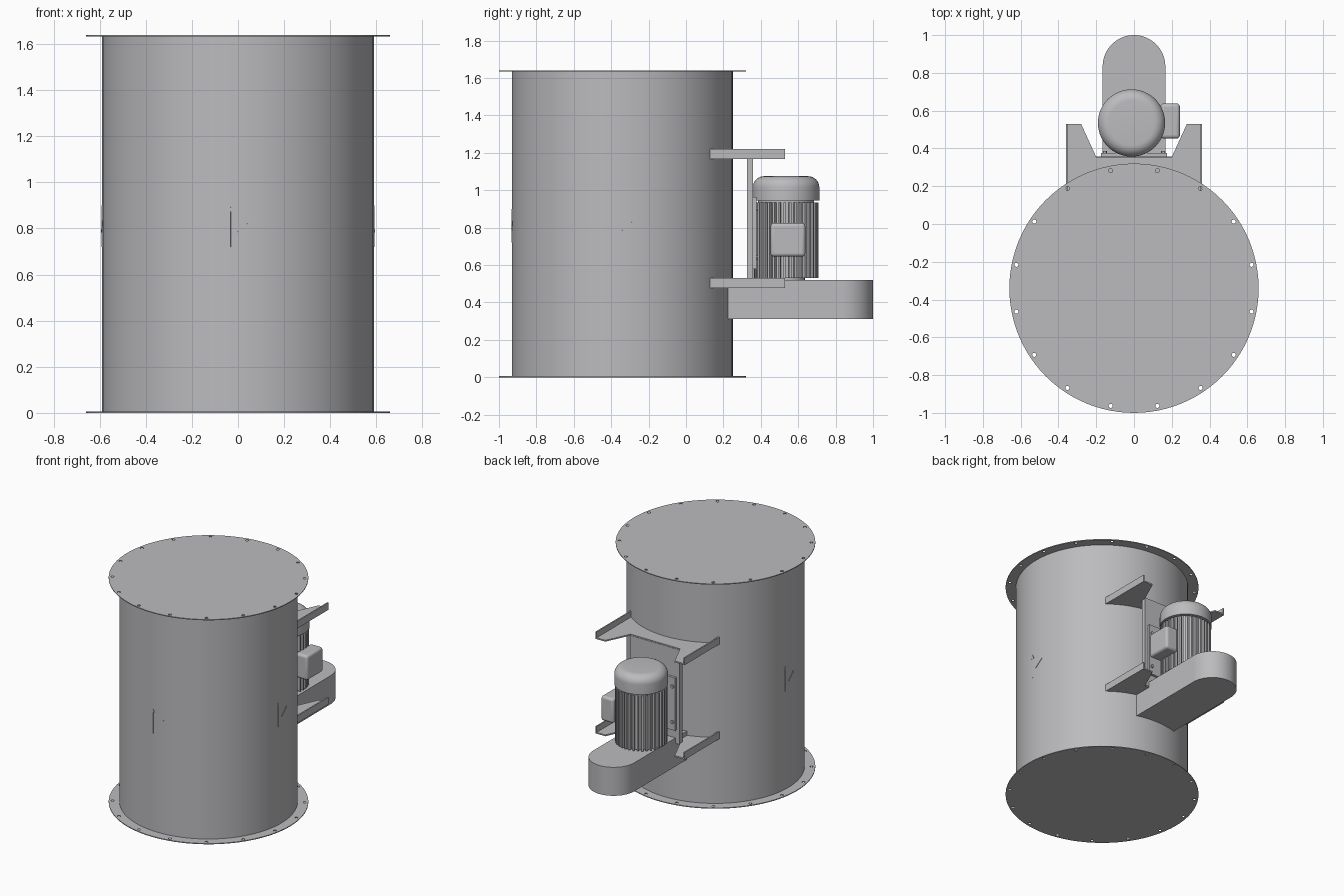
import bpy, bmesh, math
from mathutils import Matrix, Vector

cube = bpy.data.objects.get("Cube")
if cube:
    bpy.data.objects.remove(cube, do_unlink=True)

grey = bpy.data.materials.new("light grey")
grey.use_nodes = True
COLOUR = (0.5, 0.5, 0.52, 1)
grey.diffuse_color = COLOUR
grey.node_tree.nodes["Principled BSDF"].inputs["Base Color"].default_value = COLOUR

CY = -0.34          # tube axis in y
TUBE_R, FLANGE_R, HEIGHT = 0.59, 0.66, 1.64
MX, MY = -0.013, 0.535   # motor axis


def finish(name, bm, smooth=True, bevel=0):
    bmesh.ops.recalc_face_normals(bm, faces=bm.faces)
    me = bpy.data.meshes.new(name)
    bm.to_mesh(me)
    bm.free()
    me.materials.append(grey)
    ob = bpy.data.objects.new(name, me)
    bpy.context.collection.objects.link(ob)
    if smooth:
        me.shade_smooth()
        me.set_sharp_from_angle(angle=math.radians(35))
    if bevel:
        mod = ob.modifiers.new("round", "BEVEL")
        mod.width, mod.segments = bevel, 4
    return ob


def add_prism(bm, pts, z0, z1, matrix=None):
    """Extrude a flat outline from z0 to z1."""
    f = bm.faces.new([bm.verts.new((x, y, z0)) for x, y in pts])
    new = bmesh.ops.extrude_face_region(bm, geom=[f])["geom"]
    top = [v for v in new if isinstance(v, bmesh.types.BMVert)]
    bmesh.ops.translate(bm, verts=top, vec=(0, 0, z1 - z0))
    if matrix:
        bmesh.ops.transform(bm, matrix=matrix, verts=list(f.verts) + top)


def prism(name, pts, z0, z1, **kw):
    bm = bmesh.new()
    add_prism(bm, pts, z0, z1)
    return finish(name, bm, **kw)


def box(name, x0, x1, y0, y1, z0, z1, **kw):
    return prism(name, [(x0, y0), (x1, y0), (x1, y1), (x0, y1)], z0, z1, **kw)


def arc(cx, cy, r, a0, a1, n):
    """n + 1 points along an arc, angles in degrees."""
    angles = [math.radians(a0 + (a1 - a0) * i / n) for i in range(n + 1)]
    return [(cx + r * math.cos(a), cy + r * math.sin(a)) for a in angles]


def circle(cx, cy, r, n):
    return arc(cx, cy, r, 0, 360, n)[:-1]


def lathe(name, profile, cx, cy, n=64):
    bm = bmesh.new()
    vs = [bm.verts.new((r, 0, z)) for r, z in profile]
    edges = [bm.edges.new(p) for p in zip(vs, vs[1:])]
    bmesh.ops.spin(bm, geom=vs + edges, axis=(0, 0, 1), cent=(0, 0, 0),
                   angle=math.tau, steps=n)
    bmesh.ops.remove_doubles(bm, verts=bm.verts, dist=1e-5)
    bmesh.ops.translate(bm, verts=bm.verts, vec=(cx, cy, 0))
    return finish(name, bm)


# Tube and its closed end flanges with sixteen bolt holes
prism("tube", circle(0, CY, TUBE_R, 96), 0.004, HEIGHT - 0.004)
bm = bmesh.new()
for i in range(16):
    a = math.radians(11.25 + 22.5 * i)
    add_prism(bm, circle(0.635 * math.cos(a), CY + 0.635 * math.sin(a), 0.011, 12), -0.1, HEIGHT + 0.1)
cutter = finish("hole_cutter", bm)
cutter.hide_render = True
for name, z in (("bottom_flange", 0), ("top_flange", HEIGHT - 0.006)):
    flange = prism(name, circle(0, CY, FLANGE_R, 96), z, z + 0.006, smooth=False)
    mod = flange.modifiers.new("holes", "BOOLEAN")
    mod.operation, mod.object, mod.solver = "DIFFERENCE", cutter, "EXACT"
    bpy.context.view_layer.objects.active = flange
    bpy.ops.object.modifier_apply(modifier=mod.name)
bpy.data.objects.remove(cutter, do_unlink=True)

# Motor brackets: notched plate hugging the tube, with upturned side lips
half = math.degrees(math.asin(0.36 / TUBE_R))
for name, z in (("lower_bracket", 0.478), ("upper_bracket", 1.168)):
    outline = arc(0, CY, TUBE_R - 0.002, 90 - half, 90 + half, 24)
    outline += [(-0.36, 0.53), (-0.28, 0.53), (-0.2, 0.355),
                (0.2, 0.355), (0.28, 0.53), (0.36, 0.53)]
    prism(name + "_plate", outline, z, z + 0.01, smooth=False)
    for side, x in (("left", 0.35), ("right", -0.36)):
        box(f"{name}_{side}_lip", x, x + 0.01, 0.122, 0.53, z, z + 0.052, smooth=False)

# Motor mounting plate, motor foot and its bolts
box("mounting_plate", -0.2, 0.2, 0.325, 0.358, 0.485, 1.17, smooth=False)
box("motor_foot", -0.175, 0.175, 0.355, 0.376, 0.58, 0.965, smooth=False)
bm = bmesh.new()
for x in (-0.155, 0.155):
    for z in (0.64, 0.9):
        turn = Matrix.Translation((x, 0.374, z)) @ Matrix.Rotation(-math.pi / 2, 4, "X")
        add_prism(bm, circle(0, 0, 0.012, 6), 0, 0.012, turn)
finish("foot_bolts", bm, smooth=False)

# Finned motor body, made as one toothed outline
FINS = 36
teeth = []
for i in range(FINS):
    for frac, r in ((0, 0.152), (0.48, 0.152), (0.53, 0.174), (0.95, 0.174)):
        a = math.tau * (i + frac) / FINS
        teeth.append((MX + r * math.cos(a), MY + r * math.sin(a)))
prism("motor_fins", teeth, 0.53, 0.934, smooth=False)
prism("motor_neck", circle(MX, MY, 0.15, 48), 0.92, 0.96)
prism("motor_shaft", circle(MX, MY, 0.1, 32), 0.5, 0.54)

# Rounded fan cowl on top of the motor
rim = arc(0.118, 1.015, 0.06, 0, 90, 8)
lathe("fan_cowl", [(0, 0.944), (0.178, 0.944)] + rim + [(0, 1.075)], MX, MY)

# Terminal box
box("terminal_box", 0.14, 0.243, 0.452, 0.638, 0.645, 0.825, bevel=0.018)

# Belt guard with a rounded outer end
prism("belt_guard", [(-0.166, 0.2), (0.166, 0.2)] + arc(0, 0.834, 0.166, 0, 180, 32), 0.312, 0.52)

# Raised direction arrows on the front and both sides of the tube
arrow = [(-0.004, -0.1), (0.004, -0.1), (0.004, 0.07), (0.014, 0.07),
         (0, 0.1), (-0.014, 0.07), (-0.004, 0.07)]
for name, deg in (("front", -90), ("left", 0), ("right", 180)):
    bm = bmesh.new()
    for offset, size, tilt in ((-0.035, 0.9, 0), (0.03, 0.4, -50)):
        a = math.radians(deg) + offset / TUBE_R
        out = Vector((math.cos(a), math.sin(a), 0))
        face = Matrix((Vector((-out.y, out.x, 0)), Vector((0, 0, 1)), out)).transposed().to_4x4()
        place = Matrix.Translation(out * (TUBE_R - 0.003) + Vector((0, CY, 0.81)))
        spin = Matrix.Rotation(math.radians(tilt), 4, "Z")
        add_prism(bm, [(x * size, y * size) for x, y in arrow], 0, 0.006, place @ face @ spin)
    finish(name + "_arrows", bm, smooth=False)
